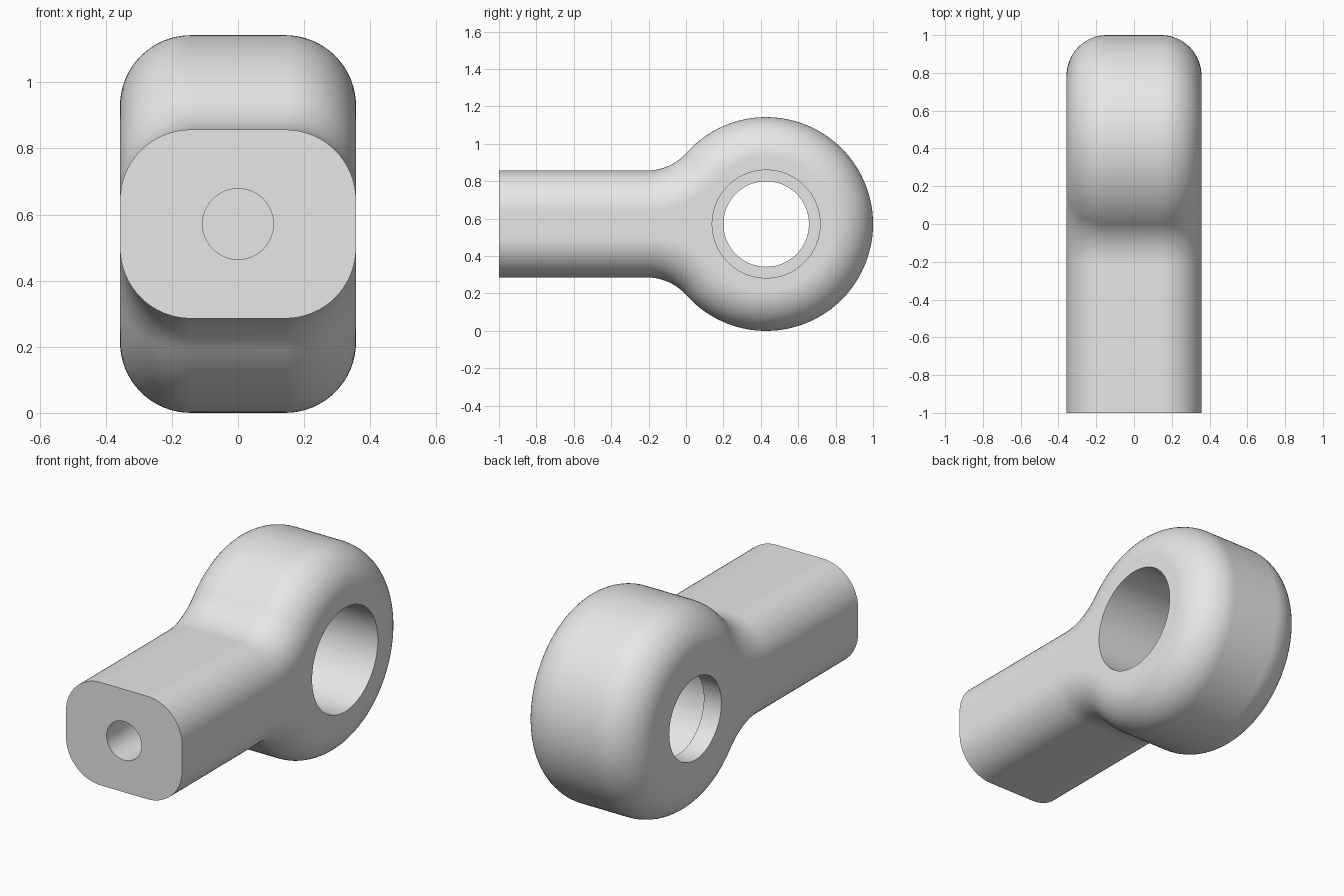
import bpy, bmesh
from math import pi, sin, cos, atan2, sqrt
from mathutils import Matrix

U = 2 / 14                    # design unit: overall length is 14 units
EYE_R, EYE_Y, MID_Z = 4, 3, 4
SHANK_H, HALF_W, ROUND = 2, 2.5, 1.5
NECK_R = 2

cube = bpy.data.objects.get("Cube")
if cube:
    bpy.data.objects.remove(cube, do_unlink=True)

steel = bpy.data.materials.new("light grey metal")
steel.use_nodes = True
grey = (0.8, 0.8, 0.8, 1)
steel.diffuse_color = grey
steel.node_tree.nodes["Principled BSDF"].inputs["Base Color"].default_value = grey


def arc(cy, cz, r, a0, a1, n):
    return [(cy + r * cos(a0 + (a1 - a0) * i / n),
             cz + r * sin(a0 + (a1 - a0) * i / n)) for i in range(n + 1)]


def outline(inset):
    """Side outline of shank, neck and eye, shrunk evenly by inset."""
    dz = SHANK_H + NECK_R
    dy = sqrt((EYE_R + NECK_R) ** 2 - dz ** 2)
    upper = [(-7, SHANK_H - inset)]
    upper += arc(EYE_Y - dy, dz, NECK_R + inset, -pi / 2, atan2(-dz, dy), 16)
    upper += arc(EYE_Y, 0, EYE_R - inset, atan2(dz, -dy), 0, 56)[1:]
    lower = [(y, -z) for y, z in reversed(upper[:-1])]
    return upper + lower


def new_object(name, bm):
    mesh = bpy.data.meshes.new(name)
    bm.to_mesh(mesh)
    bm.free()
    ob = bpy.data.objects.new(name, mesh)
    bpy.context.collection.objects.link(ob)
    mesh.materials.append(steel)
    return ob


def cutter(name, radius, start, end, axis):
    """Cylinder running from start to end along the x or y axis."""
    bm = bmesh.new()
    turn = Matrix.Rotation(pi / 2, 4, 'Y' if axis == 'X' else 'X')
    mid = (start + end) / 2
    place = (mid, EYE_Y, MID_Z) if axis == 'X' else (0, mid, MID_Z)
    bmesh.ops.create_cone(bm, cap_ends=True, segments=96, radius1=radius * U,
                          radius2=radius * U, depth=(end - start) * U,
                          matrix=Matrix.Translation([c * U for c in place]) @ turn)
    ob = new_object(name, bm)
    ob.hide_render = True
    return ob


# Body: outline lofted across the width with rounded side edges
STEPS = 16
quarter = [(HALF_W - ROUND + ROUND * sin(a), ROUND - ROUND * cos(a))
           for a in (i * pi / 2 / STEPS for i in range(STEPS + 1))]
sections = [(-x, d) for x, d in reversed(quarter)] + quarter
bm = bmesh.new()
rings = [[bm.verts.new((x * U, y * U, (z + MID_Z) * U)) for y, z in outline(d)]
         for x, d in sections]
for a, b in zip(rings, rings[1:]):
    for i in range(len(a)):
        j = (i + 1) % len(a)
        bm.faces.new((a[i], a[j], b[j], b[i]))
bm.faces.new(rings[0])
bm.faces.new(rings[-1])
bmesh.ops.recalc_face_normals(bm, faces=bm.faces)
body = new_object("rod_end_body", bm)

# Holes: stepped bore through the eye, blind hole in the shank end
cutters = [cutter("eye_through_hole", 1.6, -4, 4, 'X'),
           cutter("eye_wide_bore", 2.02, -1.75, 4.5, 'X'),
           cutter("shank_blind_hole", 0.75, -8, -2, 'Y')]
bpy.ops.object.select_all(action='DESELECT')
body.select_set(True)
bpy.context.view_layer.objects.active = body
for cut in cutters:
    mod = body.modifiers.new(cut.name, 'BOOLEAN')
    mod.operation = 'DIFFERENCE'
    mod.solver = 'EXACT'
    mod.object = cut
    bpy.ops.object.modifier_apply(modifier=mod.name)
    bpy.data.objects.remove(cut, do_unlink=True)

# Smooth curves with crisp hole rims and end face
bpy.ops.object.shade_smooth_by_angle(angle=pi / 6)
weighted = body.modifiers.new("flat_side_normals", 'WEIGHTED_NORMAL')
weighted.keep_sharp = True
